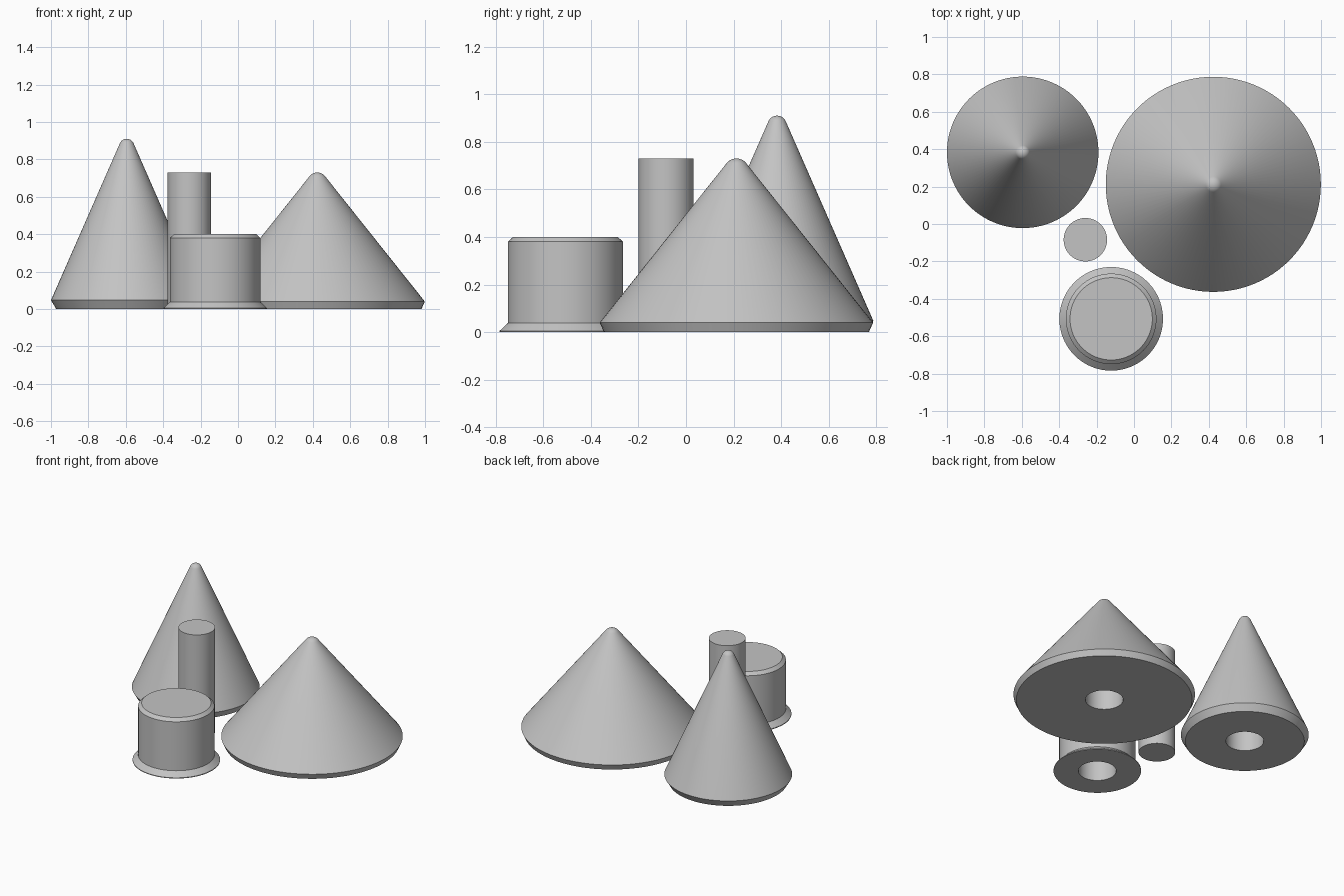
import bpy
import bmesh
from math import pi, sin, cos, acos, atan2, hypot, radians

cube = bpy.data.objects.get("Cube")
if cube:
    bpy.data.objects.remove(cube, do_unlink=True)

SEGMENTS = 96
HOLE_RADIUS = 0.12
HOLE_DEPTH = 0.3

grey = bpy.data.materials.new("plain grey")
grey.use_nodes = True
colour = (0.55, 0.55, 0.55, 1)
grey.diffuse_color = colour
grey.node_tree.nodes["Principled BSDF"].inputs["Base Color"].default_value = colour


def lathe(name, profile, location):
    """Spin a (radius, height) profile around z, closed at both axis ends."""
    bm = bmesh.new()
    verts = [bm.verts.new((r, 0, z)) for r, z in profile]
    edges = [bm.edges.new(pair) for pair in zip(verts, verts[1:])]
    bmesh.ops.spin(bm, geom=verts + edges, cent=(0, 0, 0), axis=(0, 0, 1),
                   angle=2 * pi, steps=SEGMENTS, use_duplicate=False)
    bmesh.ops.remove_doubles(bm, verts=bm.verts, dist=0.0001)
    bmesh.ops.recalc_face_normals(bm, faces=bm.faces)
    mesh = bpy.data.meshes.new(name)
    bm.to_mesh(mesh)
    bm.free()
    mesh.materials.append(grey)
    obj = bpy.data.objects.new(name, mesh)
    obj.location = (*location, 0)
    bpy.context.collection.objects.link(obj)
    bpy.ops.object.select_all(action='DESELECT')
    obj.select_set(True)
    bpy.context.view_layer.objects.active = obj
    bpy.ops.object.shade_smooth_by_angle(angle=radians(30))
    return obj


def socket():
    """Blind round hole in the underside."""
    return [(0, HOLE_DEPTH), (HOLE_RADIUS, HOLE_DEPTH), (HOLE_RADIUS, 0)]


def cone_profile(foot, rim, rim_z, height, tip):
    """Chamfered foot, straight flank, and a rounded tip tangent to the flank."""
    centre = height - tip
    start = atan2(rim_z - centre, rim) + acos(tip / hypot(rim, rim_z - centre))
    steps = 8
    arc = []
    for i in range(steps):
        a = start + (pi / 2 - start) * i / steps
        arc.append((tip * cos(a), centre + tip * sin(a)))
    return socket() + [(foot, 0), (rim, rim_z)] + arc + [(0, height)]


# Two cones
lathe("tall_cone", cone_profile(0.377, 0.405, 0.047, 0.91, 0.04), (-0.595, 0.383))
lathe("wide_cone", cone_profile(0.557, 0.575, 0.04, 0.73, 0.053), (0.424, 0.212))

# Flared, chamfered base
lathe("round_base",
      socket() + [(0.277, 0), (0.277, 0.005), (0.242, 0.038), (0.242, 0.38),
                  (0.22, 0.4), (0, 0.4)],
      (-0.122, -0.507))

# Connecting peg
lathe("peg", [(0, 0), (0.116, 0), (0.116, 0.73), (0, 0.73)], (-0.26, -0.084))
